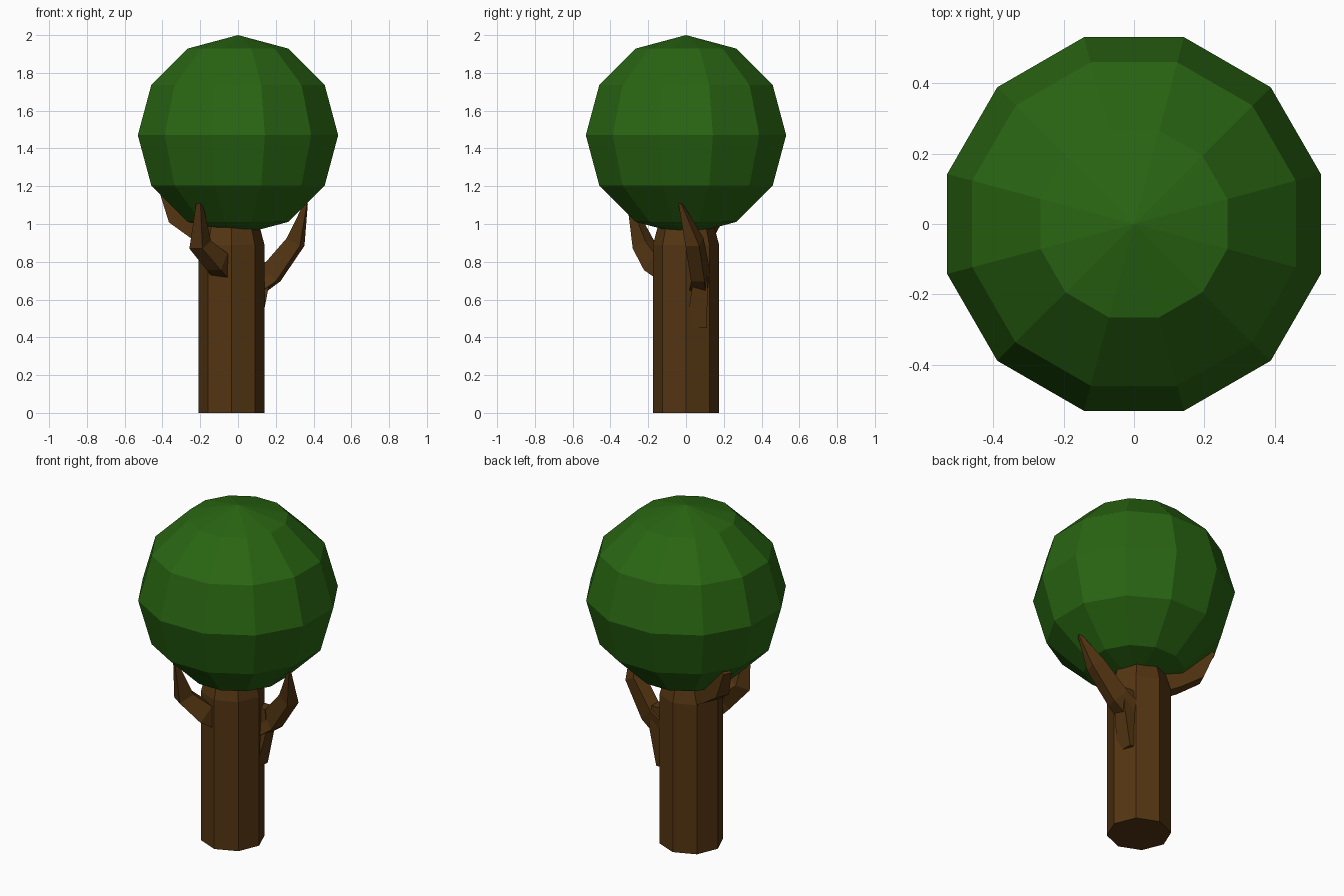
import bpy, bmesh, math
from mathutils import Vector, Matrix

if "Cube" in bpy.data.objects:
    bpy.data.objects.remove(bpy.data.objects["Cube"])


def material(name, rgb):
    m = bpy.data.materials.new(name)
    m.diffuse_color = (*rgb, 1)
    m.use_nodes = True
    m.node_tree.nodes["Principled BSDF"].inputs["Base Color"].default_value = m.diffuse_color
    return m


LEAF = material("leaf green", (0.022, 0.13, 0.006))
BARK = material("bark brown", (0.088, 0.036, 0.006))


def finish(name, bm, mat):
    bmesh.ops.recalc_face_normals(bm, faces=bm.faces)
    me = bpy.data.meshes.new(name)
    bm.to_mesh(me)
    bm.free()
    me.materials.append(mat)
    ob = bpy.data.objects.new(name, me)
    bpy.context.collection.objects.link(ob)
    return ob


def skin(bm, rings):
    """Join rings of vertices and cap both ends."""
    for a, b in zip(rings, rings[1:]):
        for i in range(len(a)):
            j = (i + 1) % len(a)
            bm.faces.new((a[i], a[j], b[j], b[i]))
    bm.faces.new(rings[0][::-1])
    bm.faces.new(rings[-1])


# Leafy crown: low-poly ball with a flat facing each axis
bm = bmesh.new()
bmesh.ops.create_uvsphere(bm, u_segments=12, v_segments=6, radius=1)
bmesh.ops.transform(bm, verts=bm.verts, matrix=Matrix.Translation((0, 0, 1.47))
                    @ Matrix.Diagonal((0.549, 0.549, 0.53, 1))
                    @ Matrix.Rotation(math.radians(15), 4, 'Z'))
finish("leaf_crown", bm, LEAF)

# Trunk: octagonal column, drawn in at the top inside the crown
bm = bmesh.new()
rings = []
for z, r in ((0, 0.175), (0.89, 0.175), (1.08, 0.125)):
    rings.append([bm.verts.new((-0.035 + r * math.cos(k * math.pi / 4),
                                r * math.sin(k * math.pi / 4), z)) for k in range(8)])
skin(bm, rings)
finish("trunk", bm, BARK)


def branch(name, path):
    """Four-sided tapering limb; path items are (point, half width, half height)."""
    bm = bmesh.new()
    pts = [Vector(p[0]) for p in path]
    out = Vector((pts[-1].x - pts[0].x, pts[-1].y - pts[0].y, 0)).normalized()
    side = out.cross(Vector((0, 0, 1)))
    rings = []
    for i, (_, w, h) in enumerate(path):
        d = pts[min(i + 1, len(pts) - 1)] - pts[max(i - 1, 0)]
        n = side.cross(d).normalized()
        rings.append([bm.verts.new(pts[i] + side * w * a + n * h * b)
                      for a, b in ((-1, -1), (1, -1), (1, 1), (-1, 1))])
    skin(bm, rings)
    return finish(name, bm, BARK)


# Limbs: each leaves the trunk, bends at an elbow and ends in a thin tip
branch("right_branch", [((0.06, 0.07, 0.66), 0.05, 0.06),
                        ((0.175, 0.075, 0.735), 0.038, 0.055),
                        ((0.305, 0.045, 0.905), 0.038, 0.042),
                        ((0.36, -0.03, 1.11), 0.008, 0.008)])
branch("front_branch", [((-0.07, -0.10, 0.76), 0.05, 0.06),
                        ((-0.11, -0.17, 0.80), 0.045, 0.055),
                        ((-0.20, -0.225, 0.89), 0.042, 0.045),
                        ((-0.205, -0.295, 1.11), 0.014, 0.01)])
branch("back_left_branch", [((-0.12, 0.06, 0.93), 0.045, 0.06),
                            ((-0.21, 0.095, 0.975), 0.045, 0.055),
                            ((-0.32, 0.14, 1.04), 0.04, 0.045),
                            ((-0.39, 0.18, 1.18), 0.025, 0.02)])

# Root of the right limb swelling out of the trunk
bm = bmesh.new()
rings = []
for z, x0, x1, y0, y1 in ((0.45, 0.06, 0.12, 0.0, 0.11), (0.68, 0.08, 0.165, 0.035, 0.115),
                          (0.80, 0.08, 0.15, 0.04, 0.11)):
    rings.append([bm.verts.new(p) for p in ((x0, y0, z), (x1, y0, z), (x1, y1, z), (x0, y1, z))])
skin(bm, rings)
finish("right_branch_root", bm, BARK)
